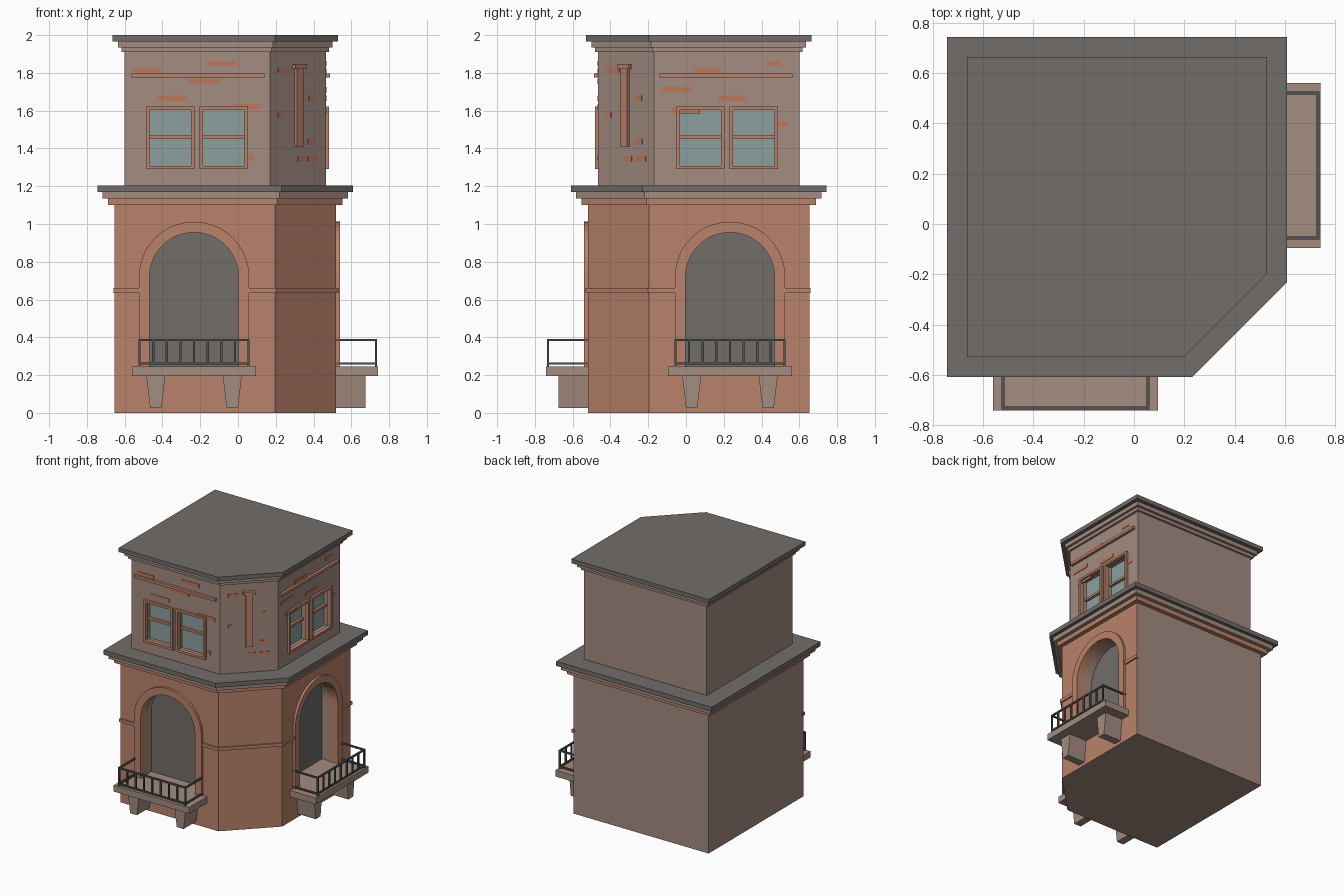
import bpy, bmesh, math
from mathutils import Matrix

cube = bpy.data.objects.get("Cube")
if cube:
    bpy.data.objects.remove(cube, do_unlink=True)


def material(name, r, g, b):
    lin = [((c / 255 + 0.055) / 1.055) ** 2.4 for c in (r, g, b)] + [1]
    m = bpy.data.materials.new(name)
    m.use_nodes = True
    m.diffuse_color = lin
    m.node_tree.nodes["Principled BSDF"].inputs["Base Color"].default_value = lin
    return m


BRICK = material("terracotta brick", 186, 130, 107)
STONE = material("brown stone", 163, 140, 129)
SLATE = material("slate grey", 114, 109, 106)
IRON = material("dark iron", 82, 84, 80)
GLASS = material("window glass", 141, 160, 159)
ACCENT = material("orange brick", 190, 121, 92)

# Parts are drawn on the front wall, then mirrored to the right wall or turned to the corner
FRONT = Matrix.Identity(4)
RIGHT = Matrix(((0, -1, 0, 0), (-1, 0, 0, 0), (0, 0, 1, 0), (0, 0, 0, 1)))
CORNER = Matrix.Rotation(math.radians(45), 4, "Z")
BOTH = (FRONT, RIGHT)


def prism(bm, points, offset):
    face = bm.faces.new([bm.verts.new(p) for p in points])
    new = bmesh.ops.extrude_face_region(bm, geom=[face])["geom"]
    bmesh.ops.translate(bm, vec=offset, verts=[v for v in new if isinstance(v, bmesh.types.BMVert)])


def box(x0, x1, y0, y1, z0, z1):
    return [(x0, y0, z0), (x1, y0, z0), (x1, y1, z0), (x0, y1, z0)], (0, 0, z1 - z0)


def part(name, solids, mats, placements=(FRONT,)):
    bm = bmesh.new()
    for place in placements:
        for points, offset in solids:
            prism(bm, [place @ Matrix.Translation(p).translation for p in points],
                  place.to_3x3() @ Matrix.Translation(offset).translation)
    bmesh.ops.recalc_face_normals(bm, faces=bm.faces)
    mesh = bpy.data.meshes.new(name)
    bm.to_mesh(mesh)
    bm.free()
    for m in mats:
        mesh.materials.append(m)
    obj = bpy.data.objects.new(name, mesh)
    bpy.context.collection.objects.link(obj)
    return obj


def storey(base, grow, z0, z1):
    """Square plan with one cut corner, grown evenly outward."""
    low, high, cut = base
    a, b = low - grow, high + grow
    c = high + cut + math.sqrt(2) * grow - b
    plan = [(a, -b), (c, -b), (b, -c), (b, -a), (a, -a)]
    return [(x, y, z0) for x, y in plan], (0, 0, z1 - z0)


def arch(radius, y, bottom, steps=32):
    cx, spring = -0.233, 0.72
    pts = [(cx - radius, y, bottom)]
    for i in range(steps + 1):
        t = math.pi * (1 - i / steps)
        pts.append((cx + radius * math.cos(t), y, spring + radius * math.sin(t)))
    return pts + [(cx + radius, y, bottom)]


def carve(obj, solids, rule):
    """Cut recesses on both walls, then colour faces by direction and depth."""
    cutter = part("recess_cutter", solids, obj.data.materials, BOTH)
    cutter.hide_render = True
    mod = obj.modifiers.new("recesses", "BOOLEAN")
    mod.object, mod.operation, mod.solver = cutter, "DIFFERENCE", "EXACT"
    dg = bpy.context.evaluated_depsgraph_get()
    mesh = bpy.data.meshes.new_from_object(obj.evaluated_get(dg))
    obj.modifiers.clear()
    obj.data = mesh
    bpy.data.objects.remove(cutter, do_unlink=True)
    for p in mesh.polygons:
        street = abs(p.normal.z) < 0.1 and p.normal.x - p.normal.y > 0.5
        p.material_index = rule(p.normal.dot(p.center)) if street else 0


LOWER = (-0.655, 0.52, 0.195)
UPPER = (-0.60, 0.465, 0.17)

# Lower storey with arched recesses
lower = part("lower_storey", [storey(LOWER, 0, 0, 1.12)], [STONE, BRICK, SLATE])
carve(lower, [(arch(0.24, -0.7, 0.245), (0, 0.3, 0))],
      lambda d: 1 if d > 0.5 else 2 if d > 0.39 else 0)

# Upper storey with window recesses
WINDOWS = ((-0.486, -0.23), (-0.204, 0.052))
BOTTOM, TOP, RIM = 1.29, 1.622, 0.018
upper = part("upper_storey", [storey(UPPER, 0, 1.19, 1.93)], [STONE, GLASS])
carve(upper, [box(a + 0.01, b - 0.01, -0.6, -0.415, BOTTOM + 0.01, TOP - 0.01) for a, b in WINDOWS],
      lambda d: 1 if 0.4 < d < 0.43 else 0)

# Stepped cornices
for name, base, grow, z0, z1, mat in (
        ("lower_cornice_bed", LOWER, 0.033, 1.1, 1.135, BRICK),
        ("lower_cornice_step", LOWER, 0.062, 1.135, 1.17, STONE),
        ("lower_cornice_cap", LOWER, 0.088, 1.17, 1.205, SLATE),
        ("upper_cornice_bed", UPPER, 0.017, 1.91, 1.935, STONE),
        ("upper_cornice_step", UPPER, 0.036, 1.935, 1.967, STONE),
        ("roof_slab", UPPER, 0.065, 1.967, 2.0, SLATE)):
    part(name, [storey(base, grow, z0, z1)], [mat])

# Arch surrounds lining the openings
ring = arch(0.292, -0.539, 0.245) + arch(0.235, -0.539, 0.245)[::-1]
surround = part("arch_surrounds", [(ring, (0, 0.079, 0))], [BRICK], BOTH)
bpy.context.view_layer.objects.active = surround
surround.select_set(True)
bpy.ops.object.shade_smooth_by_angle(angle=math.radians(30))

# String course
part("string_course", [box(-0.66, -0.52, -0.532, -0.51, 0.635, 0.66),
                       box(0.055, 0.2, -0.532, -0.51, 0.635, 0.66)], [BRICK], BOTH)
part("corner_string_course", [box(-0.234, 0.234, -0.517, -0.5, 0.635, 0.66)], [BRICK], (CORNER,))

# Balconies: slab, tapered brackets, iron railing
part("balcony_slabs", [box(-0.56, 0.095, -0.742, -0.51, 0.195, 0.245)], [STONE], BOTH)
brackets = []
for cx in (-0.435, -0.03):
    outline = [(cx - 0.05, 0.195), (cx + 0.05, 0.195), (cx + 0.03, 0.025), (cx - 0.03, 0.025)]
    brackets.append(([(x, -0.675, z) for x, z in outline], (0, 0.16, 0)))
part("balcony_brackets", brackets, [STONE], BOTH)

left, right, outer, bar = -0.527, 0.062, -0.737, 0.012
rails = []
for z in (0.255, 0.38):
    rails.append(box(left, right, outer, outer + bar, z, z + bar))
    for x in (left, right - bar):
        rails.append(box(x, x + bar, outer + bar, -0.52, z, z + bar))
step = (right - left - bar) / 8
for i in range(9):
    x = left + i * step
    z0 = 0.245 if i in (0, 8) else 0.267
    rails.append(box(x, x + bar, outer, outer + bar, z0, 0.38))
part("balcony_railings", rails, [IRON], BOTH)

# Window frames and middle bars
frames, bars = [], []
for a, b in WINDOWS:
    frames += [box(a, a + RIM, -0.482, -0.45, BOTTOM, TOP),
               box(b - RIM, b, -0.482, -0.45, BOTTOM, TOP),
               box(a + RIM, b - RIM, -0.482, -0.45, BOTTOM, BOTTOM + RIM),
               box(a + RIM, b - RIM, -0.482, -0.45, TOP - RIM, TOP)]
    bars.append(box(a + 0.01, b - 0.01, -0.435, -0.41, 1.45, 1.468))
part("window_frames", frames, [BRICK], BOTH)
part("window_bars", bars, [BRICK], BOTH)

# Ledge above the windows and corner pilaster
part("window_ledges", [box(-0.565, 0.14, -0.486, -0.46, 1.775, 1.796)], [BRICK], BOTH)
part("corner_pilaster", [box(-0.026, 0.026, -0.467, -0.44, 1.41, 1.82),
                         box(-0.042, 0.042, -0.474, -0.44, 1.82, 1.845)], [BRICK], (CORNER,))


# Exposed bricks, as thin plates: centre, height, width
def bricks(name, spots, face, place):
    part(name, [box(u - w / 2, u + w / 2, -face - 0.004, -face + 0.004, z - 0.014, z + 0.014)
                for u, z, w in spots], [ACCENT], (place,))


bricks("front_bricks", [(-0.09, 1.85, 0.16), (-0.48, 1.81, 0.15), (-0.18, 1.755, 0.16),
                        (-0.35, 1.665, 0.16), (0.05, 1.62, 0.15), (0.07, 1.35, 0.03)], 0.465, FRONT)
bricks("right_bricks", [(-0.46, 1.85, 0.08), (-0.115, 1.81, 0.15), (0.05, 1.71, 0.16),
                        (-0.245, 1.665, 0.15), (0.0, 1.6, 0.15), (-0.51, 1.53, 0.06)], 0.465, RIGHT)
bricks("corner_bricks", [(-0.1, 1.815, 0.1), (0.1, 1.665, 0.04), (-0.13, 1.575, 0.04),
                         (0.1, 1.435, 0.05), (0.02, 1.345, 0.05), (0.11, 1.345, 0.08)], 0.449, CORNER)
